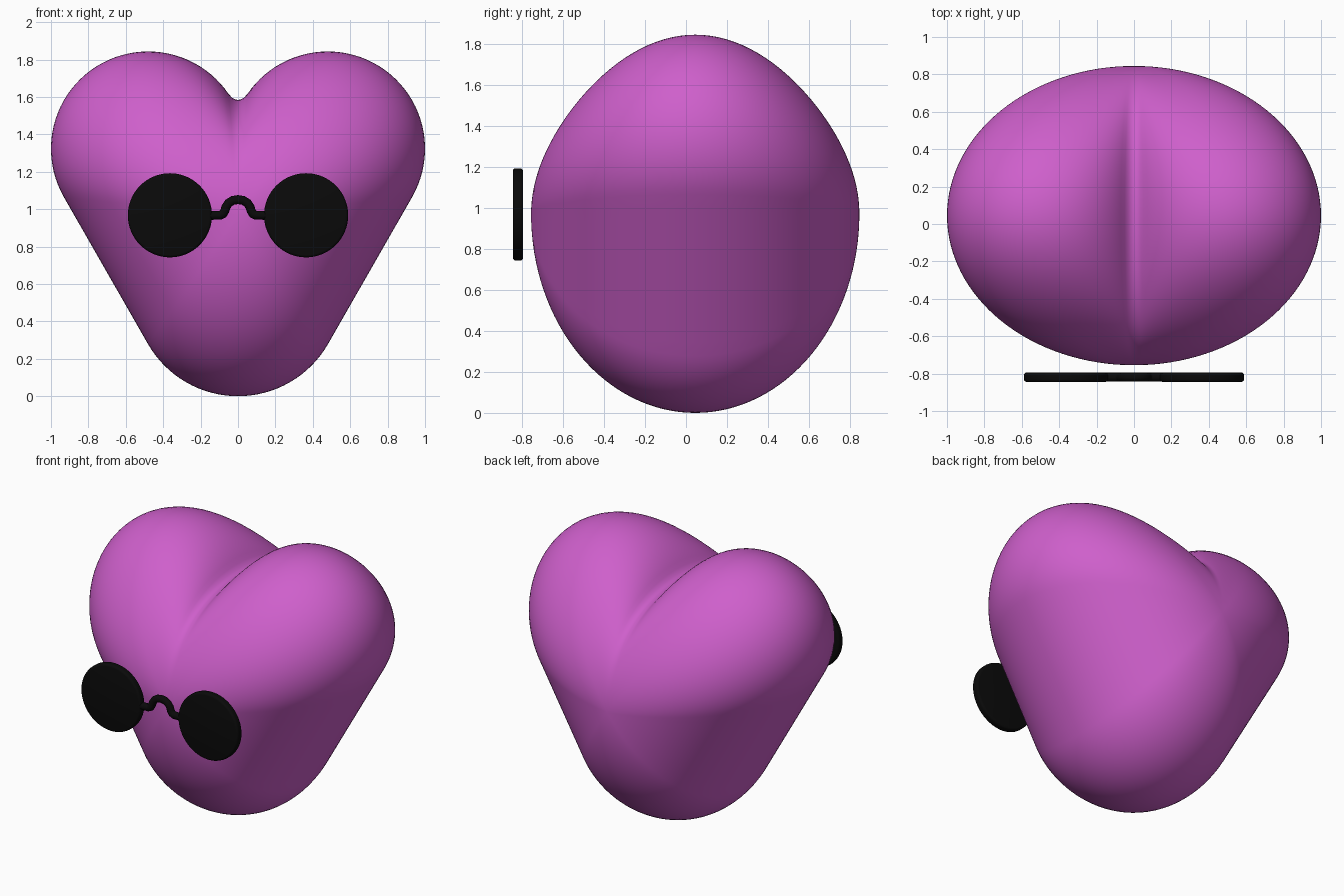
import bpy, bmesh, math
from mathutils import Matrix

if "Cube" in bpy.data.objects:
    bpy.data.objects.remove(bpy.data.objects["Cube"])


def material(name, rgb):
    m = bpy.data.materials.new(name)
    m.diffuse_color = (*rgb, 1)
    m.use_nodes = True
    m.node_tree.nodes["Principled BSDF"].inputs["Base Color"].default_value = m.diffuse_color
    return m


orchid = material("orchid purple", (0.62, 0.115, 0.60))
black = material("black", (0.003, 0.003, 0.003))


def finish(name, bm, mat, angle=180):
    bmesh.ops.recalc_face_normals(bm, faces=bm.faces)
    me = bpy.data.meshes.new(name)
    bm.to_mesh(me)
    bm.free()
    me.materials.append(mat)
    ob = bpy.data.objects.new(name, me)
    bpy.context.collection.objects.link(ob)
    bpy.context.view_layer.objects.active = ob
    ob.select_set(True)
    bpy.ops.object.shade_smooth_by_angle(angle=math.radians(angle))
    ob.select_set(False)
    return ob


# Heart outline: bottom arc, straight flank, lobe arc, small rounded cleft
def arc(cx, cz, r, a0, a1, n):
    return [(cx + r * math.cos(math.radians(a0 + (a1 - a0) * i / n)),
             cz + r * math.sin(math.radians(a0 + (a1 - a0) * i / n))) for i in range(n + 1)]


bottom = arc(0, 0.555, 0.555, -90, -30, 16)
lobe = arc(0.48, 1.323, 0.52, -30, 145.8, 44)
(x0, z0), (x1, z1) = bottom[-1], lobe[0]
flank = [(x0 + (x1 - x0) * i / 12, z0 + (z1 - z0) * i / 12) for i in range(1, 12)]
half = bottom + flank + lobe + [(0.03, 1.594), (0.012, 1.586), (0, 1.584)]
outline = half + [(-x, z) for x, z in half[-2:0:-1]]

# Heart body: outline slices shrink to a front and a back pole while the cleft fades
CY, CZ, DEPTH, RINGS = 0.045, 0.97, 0.80, 64


def slice_point(x, z, s):
    h = z - CZ
    target = h
    if h > 0:
        target = 0.70 if abs(x) < 0.48 else h - 0.175 * (h / 0.875) ** 2
    w = 1 - s * s
    return x * s, CZ + s * (h + (target - h) * w)


bm = bmesh.new()
rings = []
for k in range(1, RINGS):
    phi = math.pi * (k / RINGS - 0.5)
    s, y = math.cos(phi), CY + DEPTH * math.sin(phi)
    ring = []
    for p in outline:
        x, z = slice_point(*p, s)
        ring.append(bm.verts.new((x, y, z)))
    rings.append(ring)
n = len(outline)
for a, b in zip(rings, rings[1:]):
    for i in range(n):
        j = (i + 1) % n
        bm.faces.new((a[i], a[j], b[j], b[i]))
for ring, y in ((rings[0], CY - DEPTH), (rings[-1], CY + DEPTH)):
    pole = bm.verts.new((0, y, CZ))
    for i in range(n):
        bm.faces.new((ring[i], ring[(i + 1) % n], pole))
finish("heart_body", bm, orchid)

# Round dark lenses with softened rims
GY, GZ = -0.819, 0.967
for name, side in (("left_lens", -1), ("right_lens", 1)):
    bm = bmesh.new()
    bmesh.ops.create_cone(bm, cap_ends=True, segments=64, radius1=0.225, radius2=0.225, depth=0.05,
                          matrix=Matrix.Translation((side * 0.364, GY, GZ)) @ Matrix.Rotation(math.pi / 2, 4, 'X'))
    rims = [e for e in bm.edges if any(len(f.verts) > 4 for f in e.link_faces)]
    bmesh.ops.bevel(bm, geom=rims, offset=0.014, segments=3, profile=0.5, affect='EDGES')
    finish(name, bm, black, 40)

# Arched nose bridge: a round tube along a mirrored path
right = [(0, 1.051), (0.027, 1.047), (0.05, 1.033), (0.064, 1.012), (0.071, 0.99),
         (0.08, 0.974), (0.096, 0.967), (0.16, 0.967)]
path = [(-x, z) for x, z in right[:0:-1]] + right
cu = bpy.data.curves.new("nose_bridge", 'CURVE')
cu.dimensions = '3D'
cu.bevel_depth = 0.024
cu.bevel_resolution = 4
cu.use_fill_caps = True
sp = cu.splines.new('POLY')
sp.points.add(len(path) - 1)
for pt, (x, z) in zip(sp.points, path):
    pt.co = (x, GY, z, 1)
sp.use_smooth = True
cu.materials.append(black)
bpy.context.collection.objects.link(bpy.data.objects.new("nose_bridge", cu))
